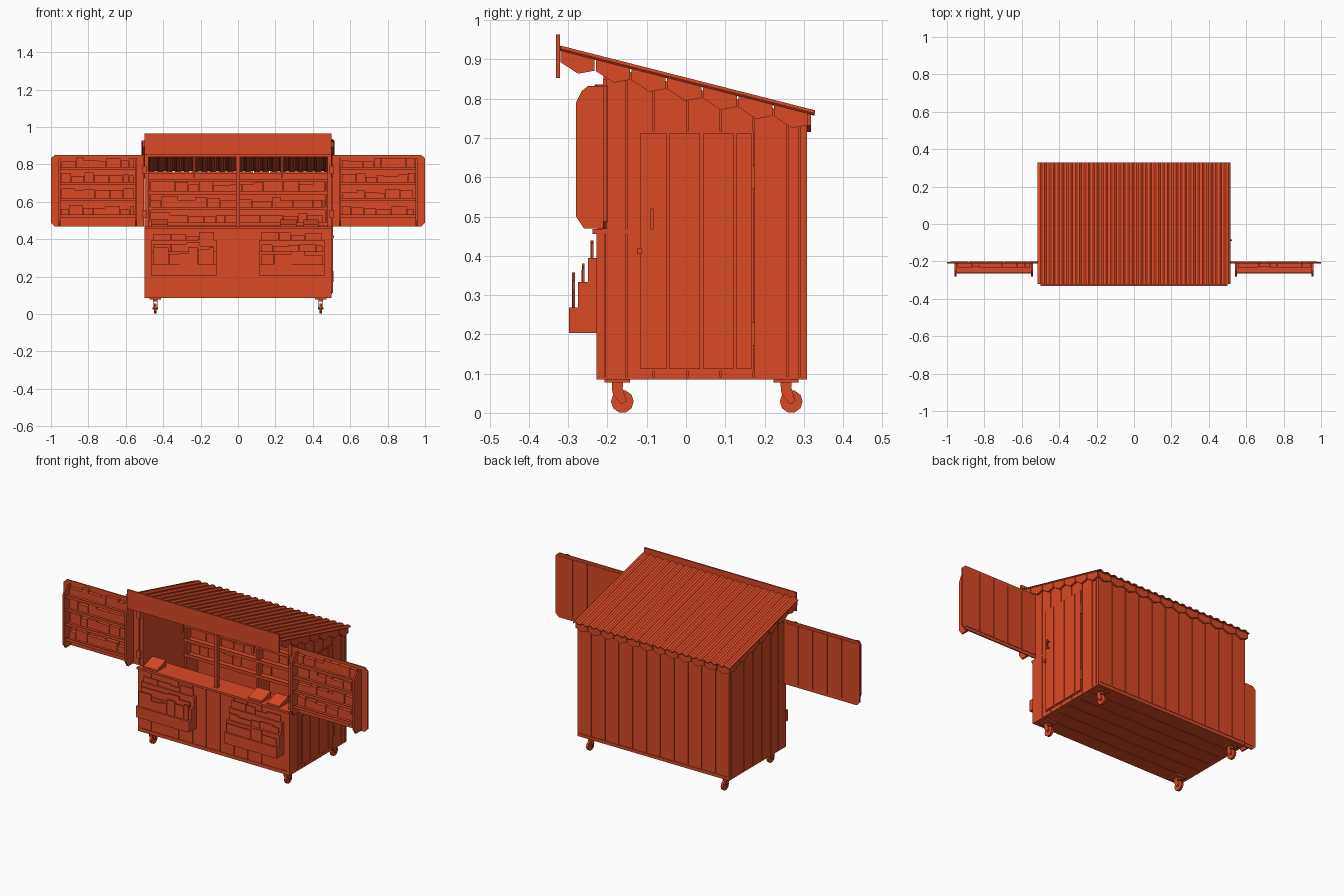
import bpy, bmesh, math, random
from mathutils import Matrix, Vector

random.seed(4)
cube = bpy.data.objects.get("Cube")
if cube:
    bpy.data.objects.remove(cube)

paint = bpy.data.materials.new("orange_red_paint")
paint.use_nodes = True
COLOR = (0.70, 0.068, 0.018, 1)
paint.diffuse_color = COLOR
paint.node_tree.nodes["Principled BSDF"].inputs["Base Color"].default_value = COLOR


class Part:
    """Collects prisms, boxes and cylinders into one named object."""

    def __init__(self, name):
        self.name, self.bm = name, bmesh.new()

    def prism(self, pts, axis, a, b):
        def place(p, d):
            v = list(p)
            v.insert("xyz".index(axis), d)
            return self.bm.verts.new(v)
        lo = [place(p, a) for p in pts]
        hi = [place(p, b) for p in pts]
        self.bm.faces.new(lo)
        self.bm.faces.new(hi[::-1])
        n = len(pts)
        for i in range(n):
            self.bm.faces.new((lo[i], hi[i], hi[(i + 1) % n], lo[(i + 1) % n]))

    def box(self, x0, x1, y0, y1, z0, z1):
        self.prism([(x0, y0), (x1, y0), (x1, y1), (x0, y1)], "z", z0, z1)

    def wheel(self, x, y, z, r, width, sides=10):
        pts = [(y + r * math.cos(i * math.tau / sides), z + r * math.sin(i * math.tau / sides))
               for i in range(sides)]
        self.prism(pts, "x", x - width / 2, x + width / 2)

    def books(self, x0, x1, y0, y1, z0, low, high, wide):
        x = x0
        while x < x1 - 0.01:
            w = min(random.uniform(0.5, 1.2) * wide, x1 - x)
            self.box(x, x + w - 0.002, y0 + random.uniform(0, 0.004), y1,
                     z0, z0 + random.uniform(low, high))
            x += w

    def done(self):
        bmesh.ops.recalc_face_normals(self.bm, faces=self.bm.faces)
        mesh = bpy.data.meshes.new(self.name)
        self.bm.to_mesh(mesh)
        self.bm.free()
        mesh.materials.append(paint)
        obj = bpy.data.objects.new(self.name, mesh)
        bpy.context.collection.objects.link(obj)
        return obj


def roof_z(y):
    return 0.854 - 0.254 * y


def wall_z(y):
    return roof_z(y) - 0.022


BASE, SILL, FRONT, BACK, GAP = 0.085, 0.455, -0.228, 0.308, 0.004

# Floor: boards running lengthwise
floor = Part("floor")
floor.box(-0.494, 0.494, FRONT + 0.005, BACK - 0.005, BASE + 0.004, BASE + 0.02)
for i in range(6):
    y = FRONT + i * 0.0893
    floor.box(-0.5, 0.5, y, y + 0.0893 - GAP, BASE, BASE + 0.006)
floor.done()

# Side walls: sloped core with raised planks
for s, side in ((1, "left"), (-1, "right")):
    wall = Part(side + "_wall")
    core = [(FRONT + .005, BASE), (BACK - .005, BASE), (BACK - .005, wall_z(BACK)),
            (-0.205, wall_z(-0.205)), (-0.205, SILL), (FRONT + .005, SILL)]
    wall.prism(core, "x", s * 0.478, s * 0.495)
    edges = [-0.205, -0.15, -0.08, 0.005, 0.09, 0.175, 0.26, 0.29, BACK]
    for a, b in zip(edges, edges[1:]):
        b -= GAP if b < BACK else 0
        wall.prism([(a, BASE), (b, BASE), (b, wall_z(b)), (a, wall_z(a))], "x", s * 0.49, s * 0.5)
    wall.box(s * 0.49, s * 0.5, FRONT, -0.207, BASE, SILL)
    wall.done()

# Back wall
back = Part("back_wall")
back.box(-0.49, 0.49, 0.288, BACK - 0.005, BASE, wall_z(BACK))
step = 1.0 / 11
for i in range(11):
    x = -0.5 + i * step
    back.box(x, x + step - GAP, BACK - 0.008, BACK, BASE + 0.02, wall_z(BACK))
back.box(-0.5, 0.5, BACK - 0.008, BACK, BASE, BASE + 0.018)
back.done()

# Front lower wall
front = Part("front_wall")
front.box(-0.49, 0.49, FRONT + 0.004, -0.205, BASE, SILL)
for i in range(11):
    x = -0.5 + i * step
    front.box(x, x + step - GAP, FRONT, FRONT + 0.008, BASE + 0.022, SILL)
front.box(-0.5, 0.5, FRONT, FRONT + 0.008, BASE, BASE + 0.02)
front.done()

# Counter
counter = Part("counter")
counter.box(-0.5, 0.5, -0.238, -0.1, SILL, 0.468)
counter.done()

# Opening frame: posts, header and short hangers
frame = Part("opening_frame")
for x in (-0.488, 0, 0.488):
    frame.box(x - 0.01, x + 0.01, -0.21, -0.19, 0.468, wall_z(-0.19))
frame.box(-0.5, 0.5, -0.21, -0.19, 0.84, wall_z(-0.19))
for x in (-0.235, 0.235):
    frame.box(x - 0.006, x + 0.006, -0.2, -0.185, 0.73, 0.85)
frame.done()

# Interior shelves with books against the back wall
shelves = Part("interior_shelves")
stock = Part("interior_books")
for z in (0.38, 0.47, 0.555, 0.64):
    shelves.box(-0.478, 0.478, 0.18, 0.288, z, z + 0.01)
    shelves.box(-0.478, 0.478, 0.175, 0.181, z, z + 0.018)
    stock.books(-0.465, 0.465, 0.22, 0.286, z + 0.01, 0.04, 0.065, 0.09)
for x in (-0.47, 0, 0.47):
    shelves.box(x - 0.006, x + 0.006, 0.18, 0.288, BASE + 0.02, 0.715)
shelves.box(-0.478, 0.478, 0.18, 0.288, 0.708, 0.718)
shelves.done()
stock.done()

# Slanted books lying on the counter
display = Part("counter_books")
for x, w in ((-0.42, 0.09), (0.27, 0.09), (0.39, 0.08)):
    display.prism([(-0.225, 0.468), (-0.14, 0.468), (-0.14, 0.505), (-0.225, 0.478)],
                  "x", x - w / 2, x + w / 2)
display.done()

# Corrugated roof sheet
roof = Part("roof")
profile = []
RIBS, X0, W = 22, -0.515, 1.03
for i in range(RIBS):
    for f, h in ((0, 0), (0.3, 0), (0.5, 0.008), (0.8, 0.008)):
        profile.append((X0 + W * (i + f) / RIBS, h))
profile.append((X0 + W, 0))
rows = [[roof.bm.verts.new((x, y, roof_z(y) + h - 0.008)) for x, h in profile] for y in (-0.32, 0.328)]
for i in range(len(profile) - 1):
    roof.bm.faces.new((rows[0][i], rows[0][i + 1], rows[1][i + 1], rows[1][i]))
sheet = roof.done()
solid = sheet.modifiers.new("thickness", "SOLIDIFY")
solid.thickness = 0.006
solid.offset = -1

# Front sign board
fascia = Part("fascia_board")
fascia.box(-0.5, 0.5, -0.331, -0.321, 0.853, 0.964)
fascia.done()

# Pointed valance tiles below the roof edge
valance = Part("valance")
N = 7
tile = (0.315 + 0.32) / N
for s in (1, -1):
    for i in range(N):
        a = -0.32 + i * tile
        b, m = a + tile - 0.004, a + tile / 2
        pts = [(a, roof_z(a) - .012), (a, roof_z(a) - .042), (m, roof_z(m) - .06),
               (b, roof_z(b) - .042), (b, roof_z(b) - .012)]
        valance.prism(pts, "x", s * 0.5, s * 0.51)
N, top = 12, roof_z(0.315) - 0.012
tile = 1.02 / N
for i in range(N):
    a = -0.51 + i * tile
    b, m = a + tile - 0.004, a + tile / 2
    valance.prism([(a, top), (a, top - .03), (m, top - .047), (b, top - .03), (b, top)],
                  "y", BACK, BACK + 0.01)
valance.done()

# Service door with battens, handle, lock and hinges
door = Part("side_door")
door.box(0.498, 0.503, -0.122, 0.172, 0.107, 0.718)
for a, b in ((-0.117, -0.05), (-0.043, 0.036), (0.044, 0.121), (0.129, 0.167)):
    door.box(0.5, 0.507, a, b, 0.112, 0.712)
door.done()
fittings = Part("door_fittings")
fittings.box(0.518, 0.524, -0.09, -0.083, 0.467, 0.52)
for z in (0.472, 0.51):
    fittings.box(0.505, 0.52, -0.09, -0.083, z, z + 0.006)
for z in (0.17, 0.57):
    fittings.box(0.5, 0.511, 0.167, 0.176, z, z + 0.06)
fittings.box(0.5, 0.512, -0.125, -0.113, 0.405, 0.42)
fittings.done()

# Open shutters carrying bookshelves
for s, side in ((1, "left"), (-1, "right")):
    shutter = Part(side + "_shutter")
    shutter.prism([(s * x, z) for x, z in (
        (0.503, 0.468), (0.98, 0.468), (1.0, 0.488), (1.0, 0.832), (0.98, 0.85), (0.503, 0.85))],
        "y", -0.211, -0.203)
    for i in range(5):
        x = 0.507 + i * 0.095
        shutter.box(s * x, s * (x + 0.091), -0.204, -0.2, 0.485, 0.835)
    shutter.done()
    rack = Part(side + "_shutter_rack")
    for x in (0.54, 0.95):
        rack.prism([(-0.21, 0.47), (-0.26, 0.47), (-0.28, 0.5), (-0.28, 0.79), (-0.265, 0.82),
                    (-0.25, 0.832), (-0.21, 0.832)], "x", s * x, s * (x + 0.01))
    for z in (0.515, 0.605, 0.69, 0.77):
        rack.box(s * 0.55, s * 0.95, -0.262, -0.21, z, z + 0.007)
        rack.box(s * 0.55, s * 0.95, -0.265, -0.26, z, z + 0.016)
    rack.done()
    titles = Part(side + "_shutter_books")
    for z in (0.522, 0.612, 0.697, 0.777):
        x0, x1 = sorted((s * 0.555, s * 0.945))
        titles.books(x0, x1, -0.235, -0.211, z, 0.035, 0.06, 0.07)
    titles.done()
    hinges = Part(side + "_shutter_hinges")
    for z in (0.535, 0.77):
        hinges.box(s * 0.49, s * 0.512, -0.222, -0.208, z - 0.022, z + 0.022)
    hinges.done()

    # Stepped magazine rack on the front
    stand = Part(side + "_magazine_rack")
    x0, x1 = sorted((s * 0.115, s * 0.463))
    stand.prism([(FRONT, 0.203), (-0.298, 0.203), (-0.298, 0.268), (-0.275, 0.268), (-0.275, 0.333),
                 (-0.25, 0.333), (-0.25, 0.395), (FRONT, 0.395)], "x", x0, x1)
    stand.done()
    magazines = Part(side + "_magazines")
    for y, z, h in ((-0.291, 0.268, 0.09), (-0.266, 0.333, 0.052), (-0.243, 0.395, 0.045)):
        magazines.books(x0 + 0.01, x1 - 0.01, y, y + 0.008, z, h * 0.5, h, 0.085)
    magazines.done()

# Swivel casters
casters = Part("casters")
for x in (-0.443, 0.443):
    for y in (-0.175, 0.255):
        casters.box(x - 0.03, x + 0.03, y - 0.032, y + 0.032, 0.078, BASE)
        casters.box(x - 0.012, x + 0.012, y - 0.014, y + 0.014, 0.066, 0.079)
        for s in (1, -1):
            casters.prism([(y - 0.014, 0.068), (y + 0.012, 0.068), (y + 0.024, 0.03), (y + 0.008, 0.024),
                           (y - 0.012, 0.05)], "x", x + s * 0.009, x + s * 0.012)
        casters.wheel(x, y + 0.013, 0.029, 0.029, 0.014)
        casters.wheel(x, y + 0.013, 0.029, 0.006, 0.03, 6)
casters.done()
